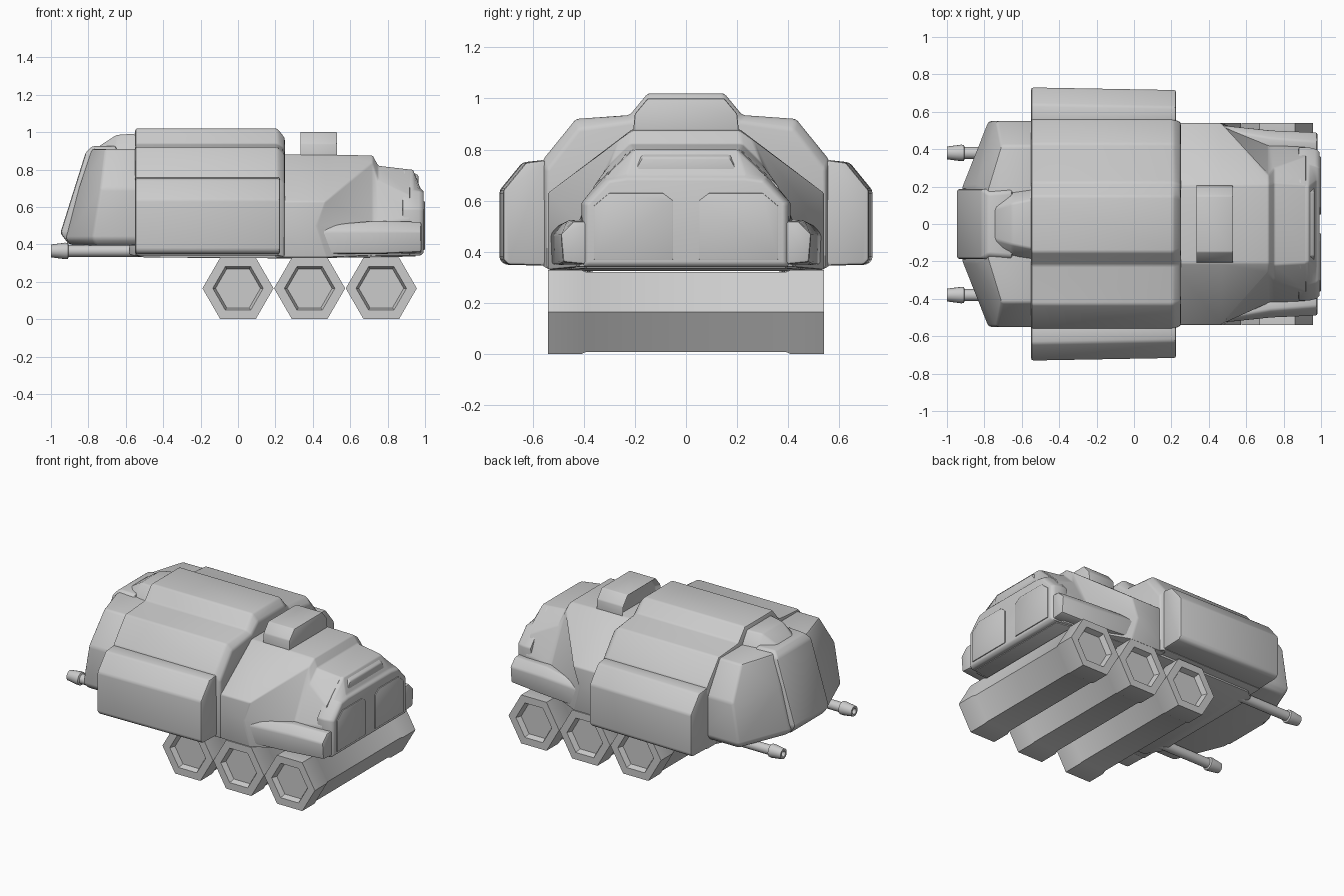
import bpy, bmesh, math

cube = bpy.data.objects.get("Cube")
if cube:
    bpy.data.objects.remove(cube, do_unlink=True)

grey = bpy.data.materials.new("hull_grey")
grey.use_nodes = True
COLOUR = (0.6, 0.6, 0.6, 1)
grey.diffuse_color = COLOUR
grey.node_tree.nodes["Principled BSDF"].inputs["Base Color"].default_value = COLOUR


def finish(name, bm, bevel=0.0, mirror=False):
    """Soften the creases, make the object and shade it."""
    bmesh.ops.recalc_face_normals(bm, faces=bm.faces)
    if bevel:
        sharp = [e for e in bm.edges if e.calc_face_angle(0) > math.radians(18)]
        bmesh.ops.bevel(bm, geom=sharp, offset=bevel, segments=2, profile=0.5,
                        affect='EDGES', clamp_overlap=True)
    mesh = bpy.data.meshes.new(name)
    bm.to_mesh(mesh)
    bm.free()
    obj = bpy.data.objects.new(name, mesh)
    bpy.context.collection.objects.link(obj)
    mesh.materials.append(grey)
    bpy.ops.object.select_all(action='DESELECT')
    obj.select_set(True)
    bpy.context.view_layer.objects.active = obj
    bpy.ops.object.shade_smooth_by_angle(angle=math.radians(32))
    if mirror:
        mod = obj.modifiers.new("mirror", 'MIRROR')
        mod.use_axis = (False, True, False)
        mod.use_mirror_merge = False
    return obj


def skin(rings):
    """Join closed rings of points and cap both ends."""
    bm = bmesh.new()
    vs = [[bm.verts.new(p) for p in ring] for ring in rings]
    n = len(vs[0])
    for a, b in zip(vs, vs[1:]):
        for i in range(n):
            j = (i + 1) % n
            bm.faces.new((a[i], a[j], b[j], b[i]))
    bm.faces.new(vs[0])
    bm.faces.new(vs[-1])
    return bm


def both(points):
    """Complete a half outline across the centre line."""
    return points + [(x, -y, z) for x, y, z in reversed(points)]


def at_x(x, outline):
    return [(x, y, z) for y, z in outline]


def at_z(z, outline):
    return [(x, y, z) for x, y in outline]


def lathe(profile, sides, centre, axis):
    """Rings of (radius, position) about the x or y axis."""
    cx, cy, cz = centre
    rings = []
    for r, t in profile:
        ring = []
        for i in range(sides):
            a = math.tau * i / sides
            u, w = r * math.cos(a), r * math.sin(a)
            ring.append((cx + u, t, cz + w) if axis == 'y' else (t, cy + u, cz + w))
        rings.append(ring)
    return skin(rings)


# Main shell, with the raised roof spine
shell = [(0.56, 0.34), (0.56, 0.76), (0.43, 0.92), (0.22, 0.935), (0.15, 1.02)]
collar = [(0.545, 0.33), (0.545, 0.72), (0.42, 0.88), (0.21, 0.91), (0.14, 0.97)]
finish("main_shell", skin([both(at_x(-0.55, shell)), both(at_x(0.21, shell)),
                           both(at_x(0.25, collar))]), 0.012)

# Thick side panels
panel = [(0.53, 0.345), (0.55, 0.76), (0.64, 0.75), (0.73, 0.64), (0.73, 0.37), (0.71, 0.35)]
panel_front = [(y - 0.014 if y > 0.6 else y, z) for y, z in panel]
finish("side_panel", skin([at_x(-0.55, panel), at_x(0.225, panel_front)]), 0.012, True)

# Sloped stern
finish("stern", skin([
    both(at_z(0.395, [(-0.5, 0.52), (-0.76, 0.52), (-0.89, 0.2)])),
    both(at_z(0.43, [(-0.5, 0.55), (-0.78, 0.55), (-0.92, 0.2)])),
    both(at_z(0.70, [(-0.5, 0.55), (-0.735, 0.55), (-0.85, 0.2)])),
    both(at_z(0.91, [(-0.5, 0.42), (-0.71, 0.42), (-0.78, 0.19)]))]), 0.014)

# Raised centre door of the stern
finish("stern_door", skin([
    both(at_z(0.40, [(-0.8, 0.18), (-0.905, 0.17)])),
    both(at_z(0.46, [(-0.8, 0.2), (-0.95, 0.185)])),
    both(at_z(0.89, [(-0.65, 0.2), (-0.815, 0.185)])),
    both(at_z(0.925, [(-0.65, 0.17), (-0.78, 0.16)]))]), 0.012)

# Ramp behind the roof spine
finish("roof_ramp", skin([
    both(at_x(-0.5, [(0.21, 0.88), (0.14, 0.995)])),
    both(at_x(-0.65, [(0.19, 0.88), (0.11, 0.985)])),
    both(at_x(-0.75, [(0.14, 0.88), (0.08, 0.92)]))]), 0.01)

# Cab: wide at the shell, cut diagonally to a narrow nose
wide = [(0.54, 0.33), (0.54, 0.5), (0.54, 0.63), (0.21, 0.88)]
cab_mid = [(0.43, 0.34), (0.42, 0.52), (0.26, 0.84), (0.21, 0.875)]
cab_diagonal = [(0.47, 0.54, 0.33), (0.42, 0.54, 0.5), (0.47, 0.54, 0.63), (0.47, 0.21, 0.88)]
finish("cab", skin([
    both(at_x(0.2, wide)), both(cab_diagonal), both(at_x(0.72, cab_mid)),
    both(at_x(0.75, [(0.43, 0.34), (0.42, 0.52), (0.3, 0.74), (0.22, 0.82)])),
    both(at_x(0.92, [(0.42, 0.34), (0.41, 0.54), (0.36, 0.66), (0.21, 0.8)]))]), 0.008)

# Nose with the front face
finish("nose", skin([
    both(at_x(0.88, [(0.4, 0.34), (0.41, 0.59), (0.33, 0.69), (0.22, 0.8)])),
    both(at_x(0.935, [(0.4, 0.34), (0.41, 0.59), (0.32, 0.69), (0.2, 0.8)])),
    both(at_x(0.975, [(0.4, 0.34), (0.4, 0.59), (0.31, 0.685), (0.23, 0.7)])),
    both(at_x(0.993, [(0.385, 0.355), (0.385, 0.585), (0.3, 0.675), (0.23, 0.685)]))]), 0.008)

# Two front plates
plate = [(0.05, 0.37), (0.36, 0.37), (0.36, 0.58), (0.3, 0.63), (0.09, 0.63), (0.05, 0.6)]
finish("front_plate", skin([at_x(0.99, plate), at_x(0.999, plate)]), 0.003, True)

# Brow above the front plates
finish("brow", skin([
    both(at_x(0.9, [(0.21, 0.72), (0.18, 0.8)])),
    both(at_x(0.965, [(0.21, 0.7), (0.17, 0.77)]))]), 0.008)

# Side rails beside the cab
finish("side_rail", skin([
    at_x(0.44, [(0.4, 0.35), (0.4, 0.5), (0.51, 0.5), (0.53, 0.47), (0.53, 0.35)]),
    at_x(0.73, [(0.4, 0.35), (0.4, 0.525), (0.46, 0.525), (0.5, 0.47), (0.5, 0.35)]),
    at_x(0.98, [(0.38, 0.35), (0.38, 0.52), (0.44, 0.52), (0.49, 0.47), (0.48, 0.36)])]),
    0.01, True)

# Roof hatch with a recessed rear opening
hatch = skin([both(at_x(x, [(0.21, 0.84), (0.2, 0.94), (0.15, 1.0)])) for x in (0.33, 0.53)])
hatch.normal_update()
rear = min(hatch.faces, key=lambda f: f.calc_center_median().x)
bmesh.ops.inset_region(hatch, faces=[rear], thickness=0.025)
bmesh.ops.translate(hatch, verts=rear.verts, vec=(0.03, 0, 0))
finish("roof_hatch", hatch, 0.006)

# Flat underbody
finish("underbody", skin([
    both(at_x(-0.58, [(0.42, 0.345), (0.46, 0.42)])),
    both(at_x(-0.5, [(0.5, 0.33), (0.5, 0.42)])),
    both(at_x(0.3, [(0.5, 0.325), (0.5, 0.42)])),
    both(at_x(0.95, [(0.39, 0.335), (0.39, 0.42)]))]), 0.006)

# Three six-sided rollers with recessed ends
half = [(0.12, 0.505), (0.135, 0.54), (0.19, 0.54), (0.19, 0.41), (0.18, 0.39)]
roller = half + [(r, -y) for r, y in reversed(half)]
for i, name in enumerate(("rear_roller", "middle_roller", "front_roller")):
    finish(name, lathe(roller, 6, (0.383 * i, 0, 0.165), 'y'))

# Pair of rear guns
gun = [(0.018, -0.95), (0.02, -1.0), (0.034, -1.0), (0.044, -0.925), (0.043, -0.91),
       (0.032, -0.905), (0.032, -0.5)]
finish("gun", lathe(gun, 16, (0, 0.38, 0.365), 'x'), mirror=True)
